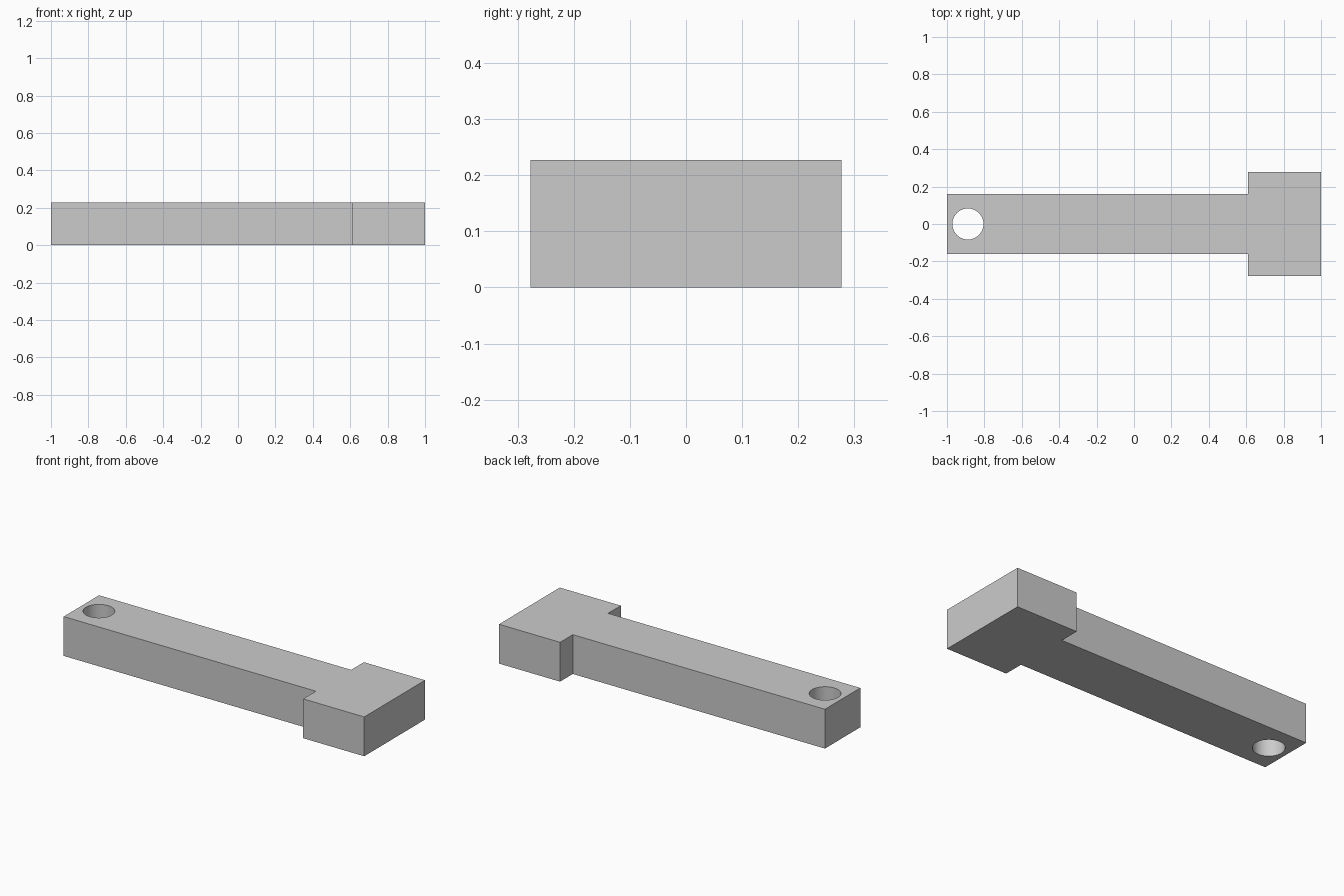
import bpy, bmesh, math

if "Cube" in bpy.data.objects:
    bpy.data.objects.remove(bpy.data.objects["Cube"])

HEIGHT = 0.227
NECK_X = 0.61            # where the shank meets the head
SHANK_Y, HEAD_Y = 0.161, 0.277
HOLE_X, HOLE_R = -0.888, 0.083

# T-shaped body: half outline mirrored across y, then extruded up
half = [(-1, -SHANK_Y), (NECK_X, -SHANK_Y), (NECK_X, -HEAD_Y), (1, -HEAD_Y)]
outline = half + [(x, -y) for x, y in reversed(half)]

bm = bmesh.new()
base = bm.faces.new([bm.verts.new((x, y, 0)) for x, y in outline])
top = bmesh.ops.extrude_face_region(bm, geom=[base], use_keep_orig=True)["geom"]
bmesh.ops.translate(bm, vec=(0, 0, HEIGHT),
                    verts=[v for v in top if isinstance(v, bmesh.types.BMVert)])
bmesh.ops.recalc_face_normals(bm, faces=bm.faces)
mesh = bpy.data.meshes.new("t_bar")
bm.to_mesh(mesh)
bm.free()
body = bpy.data.objects.new("t_bar", mesh)
bpy.context.collection.objects.link(body)

# Round through-hole at the shank end
bpy.ops.mesh.primitive_cylinder_add(vertices=64, radius=HOLE_R, depth=HEIGHT * 2,
                                    location=(HOLE_X, 0, HEIGHT / 2))
cutter = bpy.context.object
cutter.name = "hole_cutter"
cutter.hide_render = True
cut = body.modifiers.new("hole", "BOOLEAN")
cut.operation = "DIFFERENCE"
cut.solver = "EXACT"
cut.object = cutter

# Apply the cut, drop the cutter, and smooth only the hole wall
bpy.ops.object.select_all(action="DESELECT")
body.select_set(True)
bpy.context.view_layer.objects.active = body
bpy.ops.object.modifier_apply(modifier=cut.name)
bpy.data.objects.remove(cutter)
bpy.ops.object.shade_smooth_by_angle(angle=math.radians(30))
